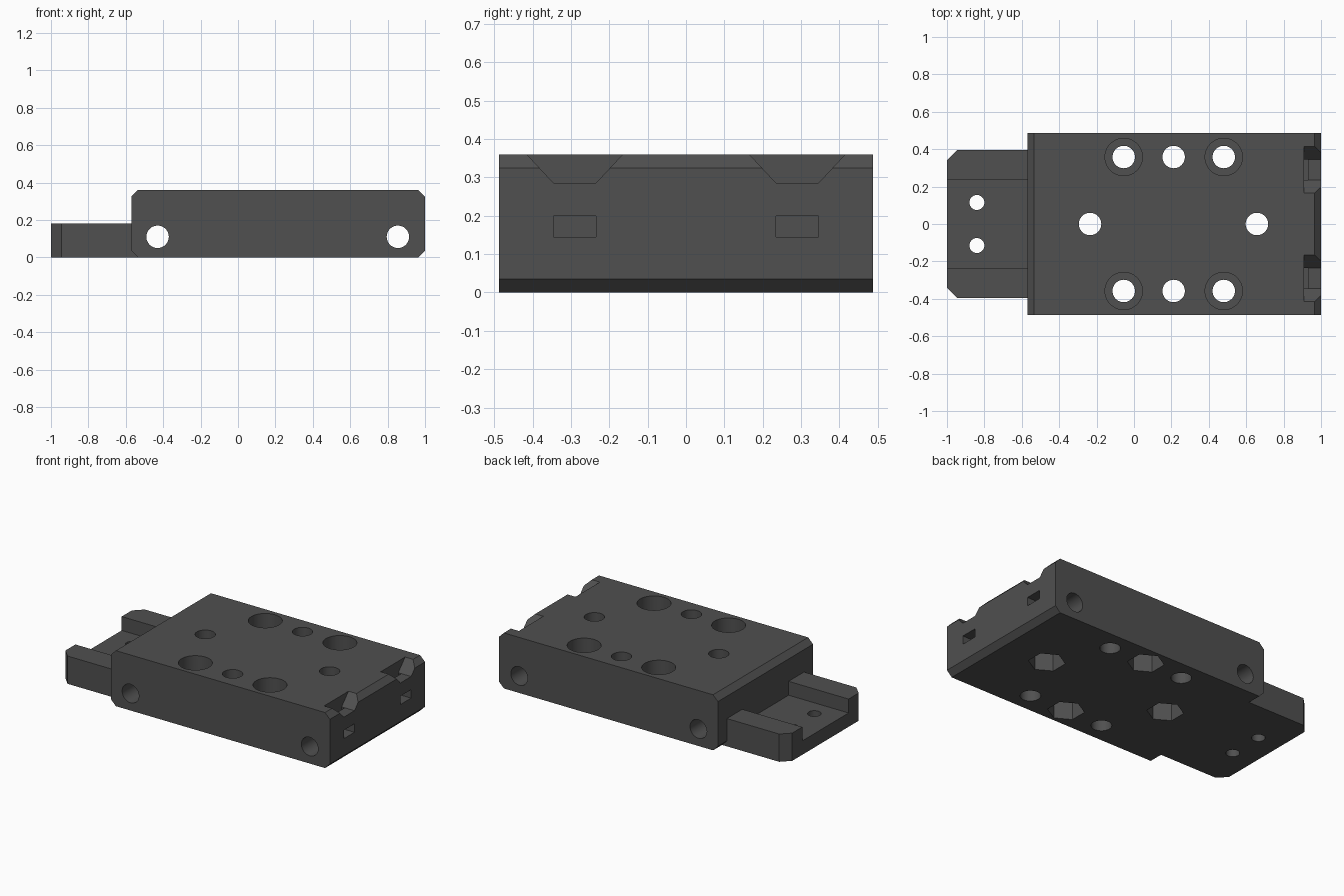
import bpy, bmesh, math
from mathutils import Matrix, Vector

if "Cube" in bpy.data.objects:
    bpy.data.objects.remove(bpy.data.objects["Cube"])

grey = bpy.data.materials.new("dark_grey")
grey.diffuse_color = (0.08, 0.08, 0.08, 1)
grey.use_nodes = True
grey.node_tree.nodes["Principled BSDF"].inputs["Base Color"].default_value = grey.diffuse_color


def prism(name, profile, start, depth, axes):
    """Extrude a 2D profile; axes gives the world axes of profile u, v and depth."""
    bm = bmesh.new()

    def point(u, v, w):
        p = Vector()
        for axis, value in zip(axes, (u, v, w)):
            p["xyz".index(axis)] = value
        return p
    face = bm.faces.new([bm.verts.new(point(u, v, start)) for u, v in profile])
    ext = bmesh.ops.extrude_face_region(bm, geom=[face])
    move = point(0, 0, depth)
    for g in ext["geom"]:
        if isinstance(g, bmesh.types.BMVert):
            g.co += move
    bmesh.ops.recalc_face_normals(bm, faces=bm.faces)
    mesh = bpy.data.meshes.new(name)
    bm.to_mesh(mesh)
    bm.free()
    mesh.materials.append(grey)
    obj = bpy.data.objects.new(name, mesh)
    bpy.context.collection.objects.link(obj)
    return obj


def ring(u, v, r, n=48, turn=0.0):
    return [(u + r * math.cos(turn + math.tau * i / n),
             v + r * math.sin(turn + math.tau * i / n)) for i in range(n)]


def rect(u0, u1, v0, v1):
    return [(u0, v0), (u1, v0), (u1, v1), (u0, v1)]


def combine(target, tool, operation="DIFFERENCE"):
    """Apply a boolean and discard the tool."""
    mod = target.modifiers.new("cut", "BOOLEAN")
    mod.object, mod.operation, mod.solver = tool, operation, "EXACT"
    bpy.context.view_layer.update()
    graph = bpy.context.evaluated_depsgraph_get()
    mesh = bpy.data.meshes.new_from_object(target.evaluated_get(graph))
    target.modifiers.clear()
    target.data = mesh
    bpy.data.objects.remove(tool)


# Main block: chamfered side profile
c, x0, x1, h = 0.035, -0.57, 1.0, 0.36
block = prism("mounting_block",
              [(x0 + c, 0), (x1 - c, 0), (x1, c), (x1, h - c),
               (x1 - c, h), (x0 + c, h), (x0, h - c), (x0, c)],
              -0.487, 0.974, "xzy")

# Tongue with clipped corners and a shallow channel between two rails
tongue = prism("tongue",
               [(-0.4, -0.395), (-0.4, 0.395), (-0.945, 0.395),
                (-1, 0.34), (-1, -0.34), (-0.945, -0.395)], 0, 0.18, "xyz")
combine(tongue, prism("channel", rect(-1.1, x0, -0.237, 0.237), 0.09, 0.2, "xyz"))
combine(block, tongue, "UNION")

# Vertical bolt holes: counterbored from above, or with nut pockets below
bored = [(x, y) for x in (-0.055, 0.48) for y in (-0.358, 0.358)]
nutted = [(0.212, -0.358), (0.212, 0.358), (-0.235, 0), (0.657, 0)]
for x, y in bored + nutted:
    combine(block, prism("bolt_hole", ring(x, y, 0.06), -0.1, 0.6, "xyz"))
for x, y in bored:
    combine(block, prism("counterbore", ring(x, y, 0.1), 0.18, 0.3, "xyz"))
for x, y in nutted:
    combine(block, prism("nut_pocket", ring(x, y, 0.108, 6, math.pi / 6), -0.1, 0.25, "xyz"))

# Small tongue holes
for y in (-0.115, 0.115):
    combine(block, prism("tongue_hole", ring(-0.84, y, 0.04), -0.1, 0.4, "xyz"))

# Cross holes running through the sides
for x in (-0.43, 0.855):
    combine(block, prism("cross_hole", ring(x, 0.11, 0.06), -0.6, 1.2, "xzy"))

# Tie anchors on the end: tapered notch, slot, and the passage joining them
for y in (-0.29, 0.29):
    notch = [(y - 0.055, 0.285), (y + 0.055, 0.285),
             (y + 0.125, h), (y + 0.125, 0.45), (y - 0.125, 0.45), (y - 0.125, h)]
    combine(block, prism("tie_notch", notch, 0.908, 0.2, "yzx"))
    combine(block, prism("tie_slot", rect(y - 0.055, y + 0.055, 0.145, 0.2), 0.908, 0.2, "yzx"))
    combine(block, prism("tie_passage", rect(y - 0.055, y + 0.055, 0.17, 0.32), 0.908, 0.022, "yzx"))

# Smooth bores, crisp edges
bpy.context.view_layer.objects.active = block
block.select_set(True)
bpy.ops.object.shade_smooth_by_angle(angle=math.radians(30))
